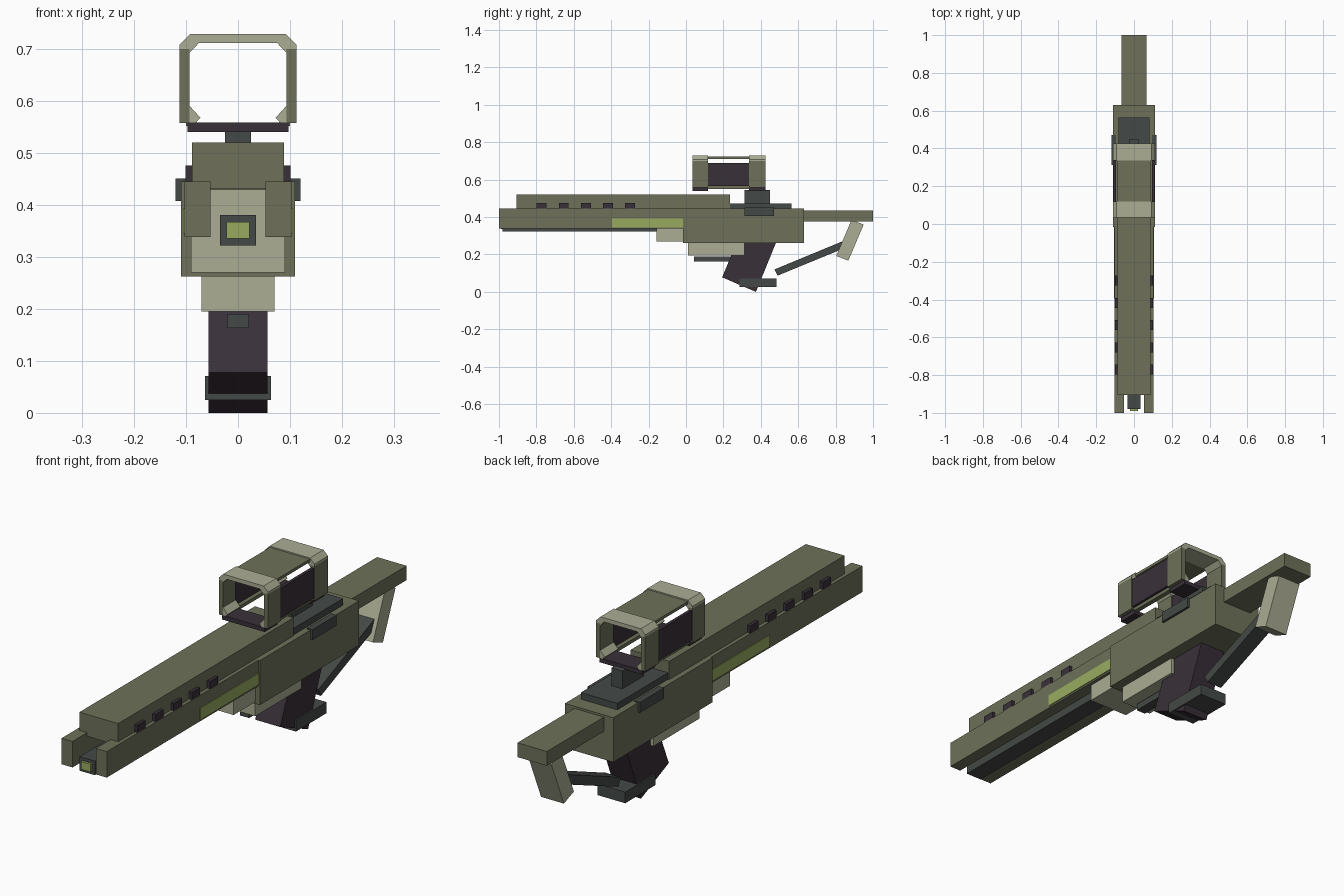
import bpy
from mathutils import Vector

cube = bpy.data.objects.get("Cube")
if cube:
    bpy.data.objects.remove(cube, do_unlink=True)


def make_material(name, hex_code):
    # sRGB hex to linear flat colour
    srgb = [int(hex_code[i:i + 2], 16) / 255 for i in (0, 2, 4)]
    color = [c / 12.92 if c <= 0.04045 else ((c + 0.055) / 1.055) ** 2.4 for c in srgb]
    mat = bpy.data.materials.new(name)
    mat.use_nodes = True
    mat.diffuse_color = (*color, 1)
    shader = mat.node_tree.nodes["Principled BSDF"]
    shader.inputs["Base Color"].default_value = (*color, 1)
    shader.inputs["Roughness"].default_value = 0.8
    return mat


olive = make_material("olive", "6E715A")
sand = make_material("pale sand", "ABAD94")
plum = make_material("dark plum", "393039")
slate = make_material("slate grey", "444946")
lime = make_material("lime", "98AB5F")


def prism(name, outline, low, high, axis, mat):
    """Extrude an outline along x (outline in y, z) or along y (outline in x, z)."""
    def point(a, b, d):
        return (d, a, b) if axis == "x" else (a, d, b)
    n = len(outline)
    verts = [point(a, b, d) for d in (low, high) for a, b in outline]
    faces = [tuple(range(n)), tuple(range(n, 2 * n))]
    faces += [(i, (i + 1) % n, n + (i + 1) % n, n + i) for i in range(n)]
    mesh = bpy.data.meshes.new(name)
    mesh.from_pydata(verts, [], faces)
    mesh.materials.append(mat)
    obj = bpy.data.objects.new(name, mesh)
    bpy.context.collection.objects.link(obj)
    # consistent outward normals
    import bmesh
    bm = bmesh.new()
    bm.from_mesh(mesh)
    bmesh.ops.recalc_face_normals(bm, faces=bm.faces)
    bm.to_mesh(mesh)
    bm.free()
    return obj


def box(name, x, y, z, mat):
    outline = [(y[0], z[0]), (y[1], z[0]), (y[1], z[1]), (y[0], z[1])]
    return prism(name, outline, x[0], x[1], "x", mat)


def centred(name, half, y, z, mat):
    return box(name, (-half, half), y, z, mat)


def mirrored(obj):
    mod = obj.modifiers.new("Mirror", "MIRROR")
    mod.use_axis[0] = True
    return obj


# Receiver, upper rail and stock
centred("receiver", 0.11, (-0.015, 0.63), (0.262, 0.445), olive)
centred("upper_rail", 0.088, (-0.905, 0.235), (0.43, 0.52), olive)
centred("stock", 0.067, (0.63, 1.0), (0.377, 0.436), olive)

# Fore end: side rails, stripes, vents, barrel
mirrored(box("side_rail", (0.053, 0.103), (-1.0, 0.0), (0.338, 0.445), olive))
mirrored(box("side_stripe", (0.1, 0.106), (-0.395, -0.012), (0.345, 0.393), lime))
for i in range(5):
    y = -0.798 + i * 0.118
    mirrored(box(f"vent_{i + 1}", (0.08, 0.101), (y, y + 0.053), (0.445, 0.475), plum))
centred("barrel", 0.035, (-0.98, -0.1), (0.322, 0.38), slate)
centred("muzzle_tip", 0.022, (-0.99, -0.97), (0.335, 0.367), lime)
centred("fore_block", 0.09, (-0.157, -0.01), (0.27, 0.429), sand)

# Underside: magazine housing, trigger bar, grip, foot
centred("magazine_housing", 0.07, (0.012, 0.312), (0.195, 0.265), sand)
centred("trigger_bar", 0.021, (0.042, 0.26), (0.163, 0.19), slate)
prism("grip", [(0.193, 0.078), (0.374, 0.0), (0.482, 0.265), (0.272, 0.265)],
      -0.057, 0.057, "x", plum)
centred("grip_foot", 0.063, (0.287, 0.485), (0.025, 0.071), slate)

# Rear brace: strut and shoulder pad
prism("strut", [(0.473, 0.12), (0.49, 0.087), (0.85, 0.235), (0.838, 0.271)],
      -0.035, 0.035, "x", slate)
prism("shoulder_pad", [(0.885, 0.385), (0.95, 0.36), (0.868, 0.167), (0.803, 0.192)],
      -0.052, 0.052, "x", sand)

# Sight mount
centred("top_plate", 0.083, (0.23, 0.565), (0.44, 0.472), slate)
mirrored(box("side_clamp", (0.095, 0.12), (0.313, 0.47), (0.407, 0.45), slate))
centred("sight_stem", 0.025, (0.313, 0.45), (0.47, 0.545), slate)

# Sight frames, front and rear
for label, y0, y1 in (("front", 0.035, 0.118), ("rear", 0.337, 0.425)):
    centred(f"{label}_frame_base", 0.097, (y0, y1), (0.54, 0.558), plum)
    centred(f"{label}_frame_top", 0.092, (y0, y1), (0.711, 0.728), sand)
    mirrored(box(f"{label}_frame_side", (0.093, 0.112), (y0, y1), (0.557, 0.699), olive))
    mirrored(prism(f"{label}_upper_corner",
                   [(0.075, 0.711), (0.092, 0.728), (0.112, 0.708), (0.112, 0.699), (0.093, 0.692)],
                   y0, y1, "y", sand))
    mirrored(prism(f"{label}_lower_corner",
                   [(0.072, 0.567), (0.081, 0.558), (0.093, 0.558), (0.093, 0.59)],
                   y0, y1, "y", sand))

# Sight body between the frames
span = (0.118, 0.337)
centred("sight_roof", 0.091, span, (0.711, 0.723), olive)
mirrored(box("sight_wall", (0.096, 0.109), span, (0.566, 0.69), plum))
mirrored(box("sight_floor_bar", (0.08, 0.1), span, (0.551, 0.565), olive))
